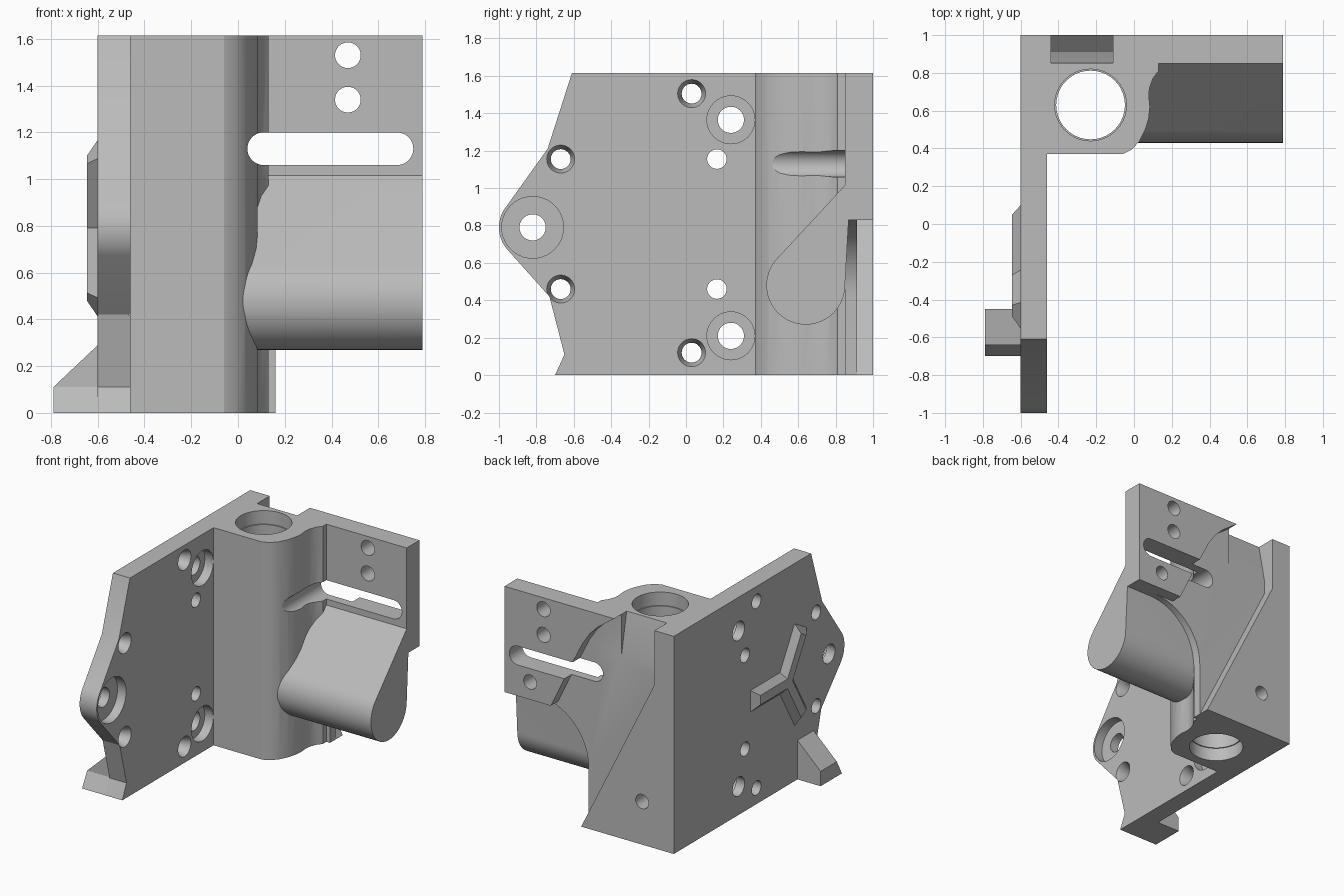
import bpy, bmesh, math
from mathutils import Vector

if "Cube" in bpy.data.objects:
    bpy.data.objects.remove(bpy.data.objects["Cube"])

grey = bpy.data.materials.new("plain grey")
grey.use_nodes = True
grey.diffuse_color = (0.5, 0.5, 0.5, 1)
grey.node_tree.nodes["Principled BSDF"].inputs["Base Color"].default_value = (0.5, 0.5, 0.5, 1)


def place(axis, u, v, w):
    """Put profile point (u, v) at depth w along the named axis."""
    return {"x": (w, u, v), "y": (u, w, v), "z": (u, v, w)}[axis]


def loft(name, axis, ends):
    """Solid between two matching outlines, given as (points, depth)."""
    bm = bmesh.new()
    rings = [[bm.verts.new(place(axis, u, v, w)) for u, v in pts] for pts, w in ends]
    for ring in rings:
        bm.faces.new(ring)
    n = len(rings[0])
    for i in range(n):
        j = (i + 1) % n
        bm.faces.new((rings[0][i], rings[0][j], rings[1][j], rings[1][i]))
    bmesh.ops.recalc_face_normals(bm, faces=bm.faces[:])
    mesh = bpy.data.meshes.new(name)
    bm.to_mesh(mesh)
    bm.free()
    mesh.materials.append(grey)
    obj = bpy.data.objects.new(name, mesh)
    bpy.context.collection.objects.link(obj)
    return obj


def prism(name, axis, pts, a, b):
    return loft(name, axis, [(pts, a), (pts, b)])


def arc(cu, cv, r, start, end, n=16):
    angles = [math.radians(start + (end - start) * i / n) for i in range(n + 1)]
    return [(cu + r * math.cos(t), cv + r * math.sin(t)) for t in angles]


def circle(cu, cv, r, n=40):
    return arc(cu, cv, r, 0, 360, n)[:-1]


def hole(axis, u, v, r, a, b, r2=None):
    return loft("hole_cutter", axis, [(circle(u, v, r), a), (circle(u, v, r2 or r), b)])


def combine(obj, other, operation):
    mod = obj.modifiers.new(operation, "BOOLEAN")
    mod.operation, mod.object, mod.solver = operation, other, "EXACT"
    bpy.context.view_layer.objects.active = obj
    bpy.ops.object.modifier_apply(modifier=mod.name)
    bpy.data.objects.remove(other)


TOP = 1.615

# Side plate with a rounded nose
nose = arc(-0.82, 0.79, 0.18, 140, 220)
bracket = prism("bracket_body", "x", [(1, 0), (1, TOP), (-0.61, TOP), (-0.74, 1.21)] + nose
                + [(-0.73, 0.42), (-0.65, 0.11), (-0.7, 0)], -0.6, -0.46)

# Bearing block with a rounded corner and a small concave fillet
block = prism("bearing_block", "z", [(-0.5, 0.95), (-0.5, 0.37), (-0.06, 0.37)]
              + [(-0.01, 0.395), (0.03, 0.44), (0.06, 0.5), (0.078, 0.56), (0.084, 0.62),
                 (0.078, 0.68), (0.082, 0.72), (0.1, 0.77), (0.13, 0.81), (0.13, 0.9), (0, 0.9)],
              0, TOP)
block_trim = prism("block_trim", "y", [(-1, -1), (1, -1), (1, 2), (-1, 2)], 0.9, 1.2)
combine(block, block_trim, "DIFFERENCE")

# Back plate: thin layer, raised corner pad and raised upper plate
thin_plate = prism("thin_plate", "y", [(-0.55, 0), (0.16, 0)]
                   + arc(0.58, 0.41, 0.42, 180, 90)
                   + [(0.79, 0.83), (0.79, TOP), (-0.55, TOP)], 0.85, 0.915)
corner_pad = prism("corner_pad", "y", [(-0.55, 0), (0.16, 0), (-0.44, 1.21),
                                       (-0.44, TOP), (-0.55, TOP)], 0.85, 1)
upper_plate = prism("upper_plate", "y", [(-0.11, TOP), (0.02, 1.52), (0.09, 1.45), (0.15, 1.36),
                                         (0.226, 1.21), (0.41, 0.83), (0.79, 0.83), (0.79, TOP)],
                    0.85, 1)

# Teardrop motor housing
housing = prism("housing", "x", [(0.87, 1.015), (0.85, 1.015)]
                + arc(0.64, 0.48, 0.21, 135, 360, 40) + [(0.87, 0.84)], 0, 0.79)

# Foot with sloped top and undercut front
foot = prism("foot", "y", [(-0.55, 0), (-0.79, 0), (-0.79, 0.11), (-0.6, 0.29), (-0.55, 0.29)],
             -0.7, -0.45)
undercut = prism("undercut", "x", [(-0.8, -0.01), (-0.705, -0.01), (-0.64, 0.11),
                                   (-0.64, 0.5), (-0.8, 0.5)], -1, -0.3)
combine(foot, undercut, "DIFFERENCE")

for part in (block, thin_plate, corner_pad, upper_plate, housing, foot):
    combine(bracket, part, "UNION")

# Long slot through the back plate and the block side
slot = prism("slot", "y", arc(0.11, 1.13, 0.07, 90, 270) + arc(0.68, 1.13, 0.07, -90, 90), 0.2, 1.2)
combine(bracket, slot, "DIFFERENCE")

# Sloped relief behind the bore
relief = prism("relief", "x", [(0.85, TOP + 0.01), (0.915, 1.3), (1.1, 1.3), (1.1, TOP + 0.01)],
               -0.44, -0.11)
combine(bracket, relief, "DIFFERENCE")

# Vertical bore with counterbored ends, then back plate holes
cuts = [("z", -0.23, 0.63, 0.182, -0.1, 1.8), ("z", -0.23, 0.63, 0.19, -0.1, 0.1),
        ("z", -0.23, 0.63, 0.19, TOP - 0.1, 1.8),
        ("y", 0.47, 1.34, 0.055, 0.7, 1.2), ("y", 0.47, 1.53, 0.055, 0.7, 1.2),
        ("y", 0.58, 0.96, 0.053, 0.88, 1.2), ("y", -0.34, 0.32, 0.053, 0.88, 1.2)]

# Side plate holes: counterbored, countersunk and plain
for y, z, big in ((-0.82, 0.79, 0.165), (0.24, 1.365, 0.128), (0.24, 0.21, 0.128)):
    cuts += [("x", y, z, 0.07, -0.8, -0.3), ("x", y, z, big, -0.53, -0.4)]
for y, z in ((-0.67, 1.155), (-0.67, 0.46), (0.03, 1.505), (0.03, 0.12)):
    cuts += [("x", y, z, 0.053, -0.8, -0.3), ("x", y, z, 0.053, -0.52, -0.44, 0.082)]
for z in (1.155, 0.46):
    cuts.append(("x", 0.165, z, 0.052, -0.8, -0.3))
for cut in cuts:
    combine(bracket, hole(*cut), "DIFFERENCE")


# Three-armed locating rib with chamfered sides on the outer face
def star(length, width):
    pts = []
    for turn in (0, 120, 240):
        t = math.radians(turn)
        along, across = Vector((math.cos(t), math.sin(t))), Vector((-math.sin(t), math.cos(t)))
        for a, c in ((width / math.sqrt(3), -width), (length, -width), (length, width)):
            p = Vector((-0.29, 0.79)) + along * a + across * c
            pts.append(tuple(p))
    return pts


rib = loft("locating_rib", "x", [(star(0.39, 0.08), -0.6), (star(0.34, 0.035), -0.645)])

for obj in (bracket, rib):
    bpy.ops.object.select_all(action="DESELECT")
    obj.select_set(True)
    bpy.context.view_layer.objects.active = obj
    bpy.ops.object.shade_smooth_by_angle(angle=math.radians(25))
